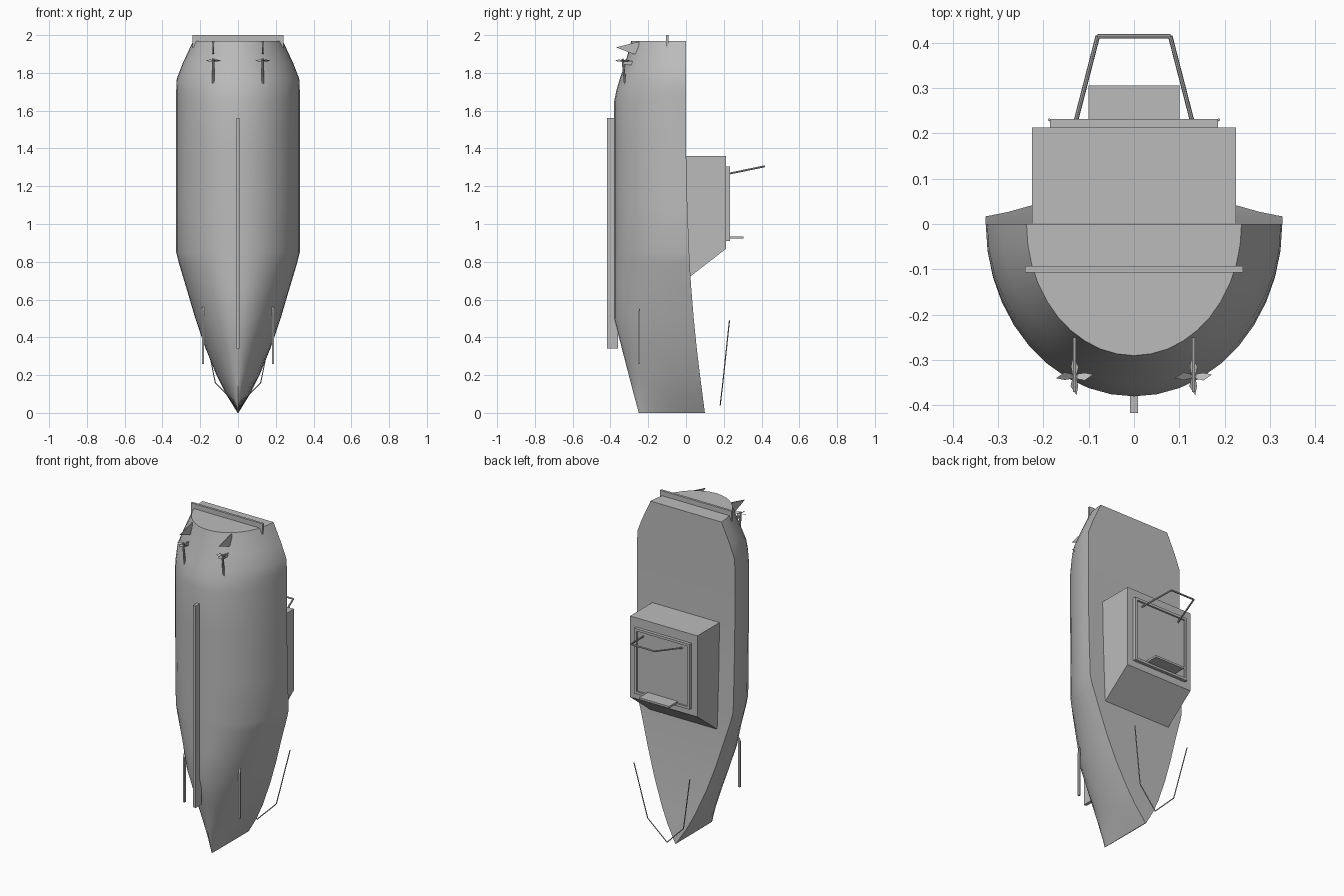
import bpy
import bmesh
import math
from mathutils import Vector

if "Cube" in bpy.data.objects:
    bpy.data.objects.remove(bpy.data.objects["Cube"], do_unlink=True)

grey = bpy.data.materials.new("plain_grey")
grey.use_nodes = True
grey.diffuse_color = (0.5, 0.5, 0.5, 1)
grey.node_tree.nodes["Principled BSDF"].inputs["Base Color"].default_value = (0.5, 0.5, 0.5, 1)


def finish(name, bm, smooth=None):
    bmesh.ops.recalc_face_normals(bm, faces=bm.faces)
    mesh = bpy.data.meshes.new(name)
    bm.to_mesh(mesh)
    bm.free()
    mesh.materials.append(grey)
    obj = bpy.data.objects.new(name, mesh)
    bpy.context.collection.objects.link(obj)
    if smooth:
        bpy.ops.object.select_all(action='DESELECT')
        obj.select_set(True)
        bpy.context.view_layer.objects.active = obj
        bpy.ops.object.shade_smooth_by_angle(angle=math.radians(smooth))
    return obj


def prism(name, profile, x0, x1):
    """Extrude a (y, z) profile from x0 to x1."""
    bm = bmesh.new()
    ends = [[bm.verts.new((x, y, z)) for y, z in profile] for x in (x0, x1)]
    for end in ends:
        bm.faces.new(end)
    for i in range(len(profile)):
        j = (i + 1) % len(profile)
        bm.faces.new((ends[0][i], ends[0][j], ends[1][j], ends[1][i]))
    return finish(name, bm)


def box(name, x0, x1, y0, y1, z0, z1):
    return prism(name, [(y0, z0), (y1, z0), (y1, z1), (y0, z1)], x0, x1)


def tube(name, points, radius, sides=6):
    """Round rods joining the points."""
    bm = bmesh.new()
    for a, b in zip(points, points[1:]):
        a, b = Vector(a), Vector(b)
        turn = (b - a).to_track_quat('Z', 'Y').to_matrix().to_4x4()
        turn.translation = (a + b) / 2
        bmesh.ops.create_cone(bm, cap_ends=True, segments=sides, radius1=radius,
                              radius2=radius, depth=(b - a).length, matrix=turn)
    return finish(name, bm, 40)


# Hull: half-elliptic sections (z, half width, keel y, deck y)
stations = [(0, 0.002, -0.25, 0.1), (0.1, 0.064, -0.277, 0.087), (0.2, 0.114, -0.303, 0.074),
            (0.35, 0.175, -0.342, 0.056), (0.5, 0.226, -0.38, 0.041), (0.67, 0.276, -0.38, 0.027),
            (0.8, 0.315, -0.38, 0.019), (0.85, 0.327, -0.38, 0.017), (1.1, 0.327, -0.38, 0.007),
            (1.4, 0.327, 0.0 - 0.38, 0), (1.65, 0.327, -0.38, 0), (1.71, 0.327, -0.368, 0),
            (1.77, 0.324, -0.35, 0), (1.85, 0.293, -0.322, 0), (1.97, 0.237, -0.29, 0)]
bm = bmesh.new()
rings = []
SEG = 20
for z, w, keel, deck in stations:
    ring = []
    for i in range(SEG + 1):
        a = math.pi * i / SEG
        ring.append(bm.verts.new((w * math.cos(a), deck + (keel - deck) * math.sin(a), z)))
    rings.append(ring)
for low, high in zip(rings, rings[1:]):
    for i in range(SEG + 1):
        j = (i + 1) % (SEG + 1)
        bm.faces.new((low[i], low[j], high[j], high[i]))
bm.faces.new(rings[0])
bm.faces.new(rings[-1])
finish("hull", bm, 35)

# Keel and transom beam
box("keel", -0.009, 0.009, -0.417, -0.36, 0.34, 1.56)
box("transom_beam", -0.24, 0.24, -0.107, -0.093, 1.935, 2.0)

# Cabin with rimmed roof panel and step
prism("cabin", [(-0.01, 1.36), (0.213, 1.36), (0.213, 0.87), (0.02, 0.72), (-0.01, 0.72)],
      -0.225, 0.225)
box("roof_panel", -0.185, 0.185, 0.21, 0.222, 0.91, 1.305)
box("roof_rim_low", -0.185, 0.185, 0.21, 0.232, 0.91, 0.925)
box("roof_rim_high", -0.185, 0.185, 0.21, 0.232, 1.29, 1.305)
for side, s in (("left", 1), ("right", -1)):
    box("roof_rim_" + side, s * 0.17, s * 0.185, 0.21, 0.232, 0.925, 1.29)
box("roof_step", -0.1, 0.1, 0.22, 0.305, 0.923, 0.935)

# Roof arch and bow rail
tube("roof_arch", [(-0.13, 0.22, 1.265), (-0.08, 0.414, 1.305), (0.08, 0.414, 1.305),
                   (0.13, 0.22, 1.265)], 0.005, 8)
tube("bow_rail", [(-0.187, 0.23, 0.49), (-0.12, 0.195, 0.16), (0, 0.181, 0.04),
                  (0.12, 0.195, 0.16), (0.187, 0.23, 0.49)], 0.003)

# Paired underwater gear
for side, s in (("left", 1), ("right", -1)):
    x = s * 0.131
    prism("bow_strake_" + side, [(-0.254, 0.26), (-0.243, 0.26), (-0.243, 0.56), (-0.254, 0.53)],
          s * 0.179, s * 0.19)
    prism("rudder_" + side, [(-0.25, 1.965), (-0.37, 1.935), (-0.28, 1.9), (-0.25, 1.9)],
          x - 0.003, x + 0.003)
    tube("shaft_" + side, [(x, -0.322, 1.74), (x, -0.336, 1.875)], 0.006, 8)
    prism("shaft_strut_" + side, [(-0.275, 1.84), (-0.336, 1.845), (-0.336, 1.858), (-0.275, 1.865)],
          x - 0.002, x + 0.002)
    # Four twisted blades
    bm = bmesh.new()
    for k in range(4):
        a = k * math.pi / 2
        out = Vector((math.cos(a), math.sin(a), 0))
        across = Vector((-math.sin(a), math.cos(a), 0))
        hub = Vector((x, -0.336, 1.865))
        shape = [(0.0, -0.004, 0.004), (0.022, -0.009, 0.005), (0.041, 0.004, 0),
                 (0.022, 0.008, -0.005), (0.0, 0.004, -0.004)]
        blade = [bm.verts.new(hub + out * r + across * t + Vector((0, 0, h))) for r, t, h in shape]
        bm.faces.new(blade)
    finish("propeller_" + side, bm)
